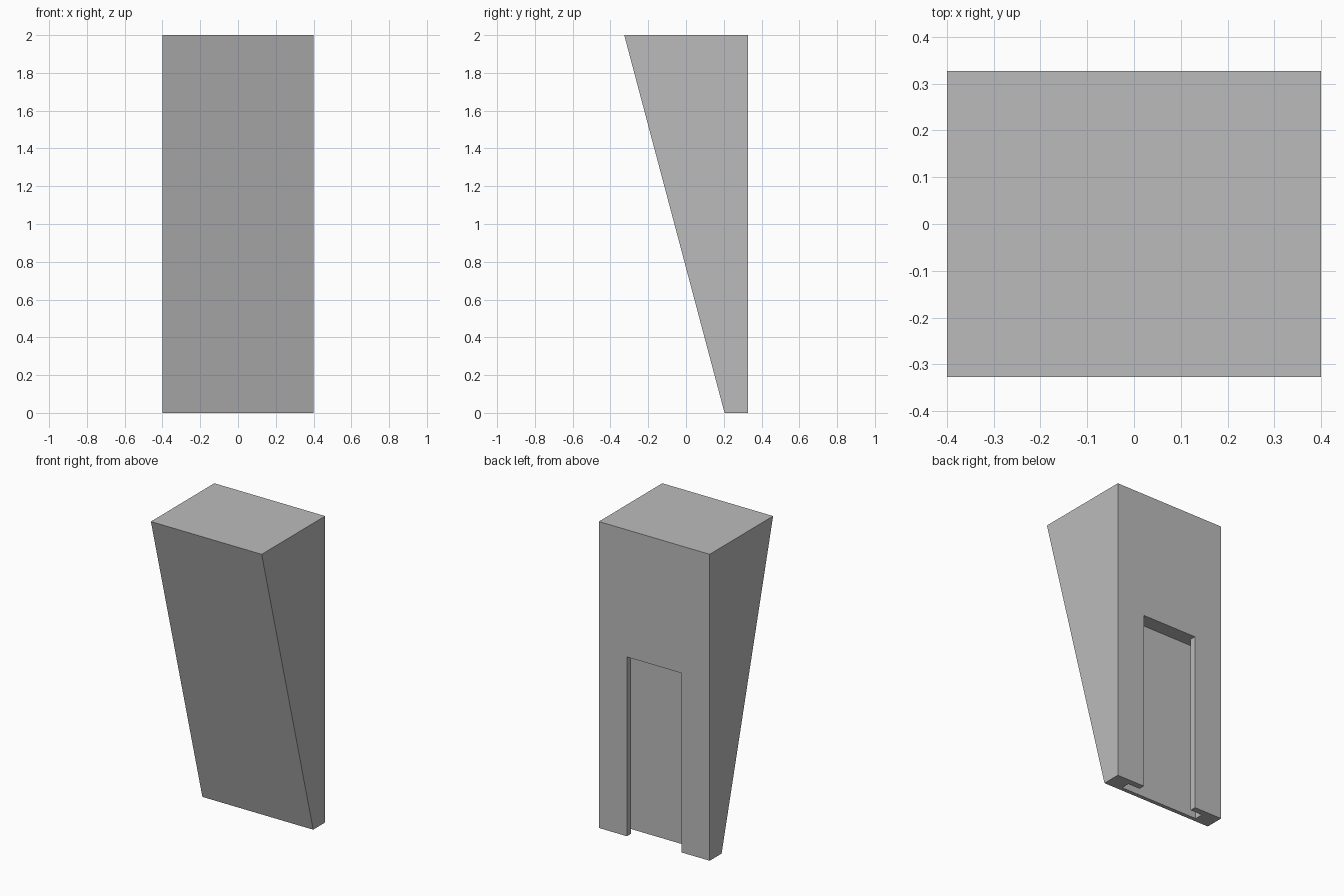
import bpy, bmesh
from mathutils import Vector

if "Cube" in bpy.data.objects:
    bpy.data.objects.remove(bpy.data.objects["Cube"], do_unlink=True)

# Single plain grey material
grey = bpy.data.materials.new("plain_grey")
grey.use_nodes = True
colour = (0.5, 0.5, 0.5, 1)
grey.diffuse_color = colour
grey.node_tree.nodes["Principled BSDF"].inputs["Base Color"].default_value = colour


def prism(name, outline, direction):
    """Extrude a closed outline along a direction into a solid."""
    bm = bmesh.new()
    face = bm.faces.new([bm.verts.new(p) for p in outline])
    new = bmesh.ops.extrude_face_region(bm, geom=[face])["geom"]
    verts = [g for g in new if isinstance(g, bmesh.types.BMVert)]
    bmesh.ops.translate(bm, verts=verts, vec=Vector(direction))
    bmesh.ops.recalc_face_normals(bm, faces=bm.faces)
    mesh = bpy.data.meshes.new(name)
    bm.to_mesh(mesh)
    bm.free()
    mesh.materials.append(grey)
    obj = bpy.data.objects.new(name, mesh)
    bpy.context.collection.objects.link(obj)
    return obj


half_width, height = 0.4, 2.0
back, front_top, front_bottom = 0.327, -0.327, 0.204

# Tapered wedge body: upright back, sloping front
side = [(back, 0), (back, height), (front_top, height), (front_bottom, 0)]
body = prism("wedge_body", [(-half_width, y, z) for y, z in side],
             (2 * half_width, 0, 0))

# T-shaped mounting slot in the back, open at the bottom
neck, cavity = 0.198, 0.285
lip, floor = back - 0.04, back - 0.097
slot_top, margin = 1.17, 0.1
half = [(neck, back + margin), (neck, lip), (cavity, lip), (cavity, floor)]
tee = half + [(-x, y) for x, y in reversed(half)]
cutter = prism("slot_cutter", [(x, y, -margin) for x, y in tee],
               (0, 0, slot_top + margin))
cutter.hide_render = True

# Cut the slot and bake the result
cut = body.modifiers.new("mounting_slot", 'BOOLEAN')
cut.operation, cut.solver, cut.object = 'DIFFERENCE', 'EXACT', cutter
bpy.context.view_layer.objects.active = body
bpy.ops.object.modifier_apply(modifier=cut.name)
bpy.data.objects.remove(cutter, do_unlink=True)
